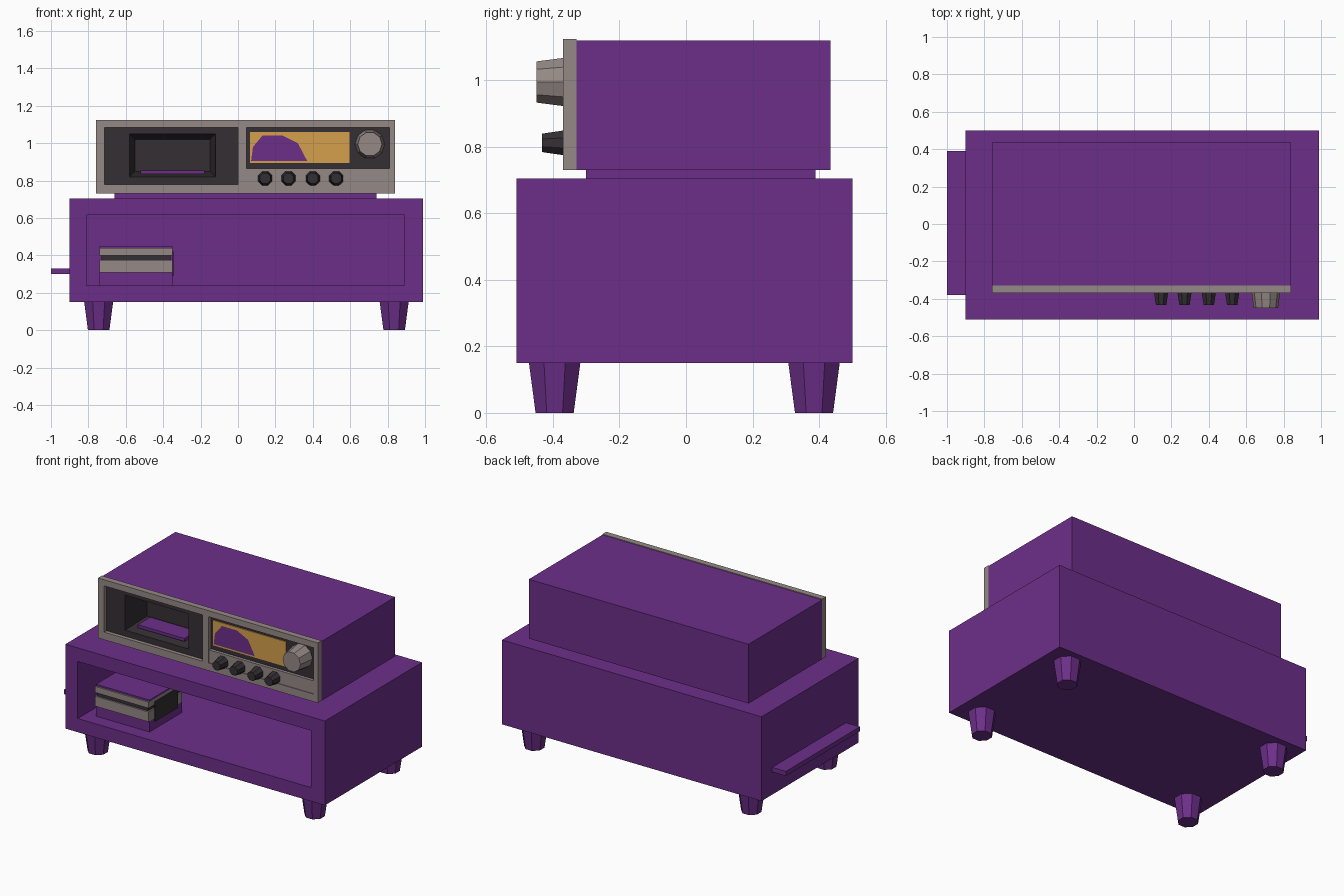
import bpy, bmesh, math
from mathutils import Matrix

if "Cube" in bpy.data.objects:
    bpy.data.objects.remove(bpy.data.objects["Cube"])


def colour(name, rgb):
    m = bpy.data.materials.new(name)
    m.diffuse_color = (*rgb, 1)
    m.use_nodes = True
    m.node_tree.nodes["Principled BSDF"].inputs["Base Color"].default_value = m.diffuse_color
    return m


PURPLE = colour("purple", (0.15, 0.028, 0.25))
GREY = colour("warm grey", (0.30, 0.25, 0.235))
DARK = colour("charcoal", (0.035, 0.028, 0.033))
YELLOW = colour("amber", (0.66, 0.35, 0.075))


def finish(name, bm, mat):
    bmesh.ops.recalc_face_normals(bm, faces=bm.faces)
    me = bpy.data.meshes.new(name)
    bm.to_mesh(me)
    bm.free()
    me.materials.append(mat)
    ob = bpy.data.objects.new(name, me)
    bpy.context.collection.objects.link(ob)
    return ob


def box(name, x0, x1, y0, y1, z0, z1, mat):
    bm = bmesh.new()
    bmesh.ops.create_cube(bm, size=1)
    bmesh.ops.scale(bm, vec=(x1 - x0, y1 - y0, z1 - z0), verts=bm.verts)
    bmesh.ops.translate(bm, vec=((x0 + x1) / 2, (y0 + y1) / 2, (z0 + z1) / 2), verts=bm.verts)
    return finish(name, bm, mat)


def pocket(name, outer, hole, y_front, y_back, y_floor, mat, taper=0.0):
    """Box with a rectangular pocket sunk into its front; rects are x0, x1, z0, z1."""
    bm = bmesh.new()

    def ring(r, y, t=0.0):
        x0, x1, z0, z1 = r
        return [bm.verts.new((x, y, z)) for x, z in
                ((x0 + t, z0 + t), (x1 - t, z0 + t), (x1 - t, z1 - t), (x0 + t, z1 - t))]

    rings = [ring(outer, y_back), ring(outer, y_front), ring(hole, y_front), ring(hole, y_floor, taper)]
    for a, b in zip(rings, rings[1:]):
        for i in range(4):
            j = (i + 1) % 4
            bm.faces.new((a[i], a[j], b[j], b[i]))
    bm.faces.new(rings[0])
    bm.faces.new(rings[-1])
    return finish(name, bm, mat)


def cone(name, centre, r1, r2, depth, sides, mat, forward=False):
    """Tapered prism along z, or along -y when forward is set; r1 is the start radius."""
    bm = bmesh.new()
    bmesh.ops.create_cone(bm, cap_ends=True, segments=sides, radius1=r1, radius2=r2, depth=depth)
    bmesh.ops.rotate(bm, matrix=Matrix.Rotation(math.pi / sides, 3, 'Z'), verts=bm.verts)
    if forward:
        bmesh.ops.rotate(bm, matrix=Matrix.Rotation(math.pi / 2, 3, 'X'), verts=bm.verts)
    bmesh.ops.translate(bm, vec=centre, verts=bm.verts)
    return finish(name, bm, mat)


# Open-fronted cabinet, side tray and four tapered legs
pocket("cabinet", (-0.90, 0.99, 0.15, 0.705), (-0.81, 0.89, 0.24, 0.615), -0.51, 0.50, 0.44, PURPLE)
box("side_tray", -1.0, -0.89, -0.38, 0.39, 0.30, 0.33, PURPLE)
for side, x in (("left", -0.745), ("right", 0.835)):
    for end, y in (("front", -0.395), ("back", 0.385)):
        cone(f"{end}_{side}_leg", (x, y, 0.08), 0.062, 0.085, 0.16, 8, PURPLE)

# Small player on the cabinet shelf
box("player_base", -0.74, -0.35, -0.42, -0.08, 0.235, 0.31, PURPLE)
box("player_lower_band", -0.74, -0.35, -0.43, -0.08, 0.31, 0.375, GREY)
box("player_slot", -0.73, -0.36, -0.42, -0.09, 0.375, 0.40, DARK)
box("player_upper_band", -0.74, -0.35, -0.43, -0.08, 0.40, 0.44, GREY)
box("player_lid", -0.74, -0.35, -0.42, -0.08, 0.44, 0.45, PURPLE)
box("player_side_panel", -0.351, -0.345, -0.37, -0.13, 0.29, 0.42, DARK)

# Television casing on a low plinth
screen = (-0.715, 0.0, 0.775, 1.09)
box("plinth", -0.66, 0.74, -0.30, 0.39, 0.70, 0.74, PURPLE)
pocket("television_casing", (-0.76, 0.84, 0.73, 1.12), screen, -0.33, 0.435, -0.10, PURPLE)

# Grey front frame
box("frame_top", -0.76, 0.84, -0.37, -0.33, 1.085, 1.125, GREY)
box("frame_bottom", -0.76, 0.84, -0.37, -0.33, 0.73, 0.78, GREY)
box("frame_left", -0.76, -0.715, -0.37, -0.33, 0.78, 1.085, GREY)
box("frame_divider", 0.0, 0.045, -0.37, -0.33, 0.78, 1.085, GREY)
box("frame_right", 0.81, 0.84, -0.37, -0.33, 0.78, 1.085, GREY)
box("control_strip", 0.045, 0.81, -0.365, -0.33, 0.78, 0.865, GREY)

# Dark sunken screen with a purple sill
pocket("screen_surround", screen, (-0.58, -0.12, 0.82, 1.05), -0.345, -0.11, -0.16, DARK, 0.03)
box("screen_sill", -0.52, -0.18, -0.30, -0.17, 0.835, 0.855, PURPLE)

# Dial window
box("dial_panel", 0.045, 0.81, -0.345, -0.325, 0.865, 1.085, DARK)
box("dial_plate", 0.065, 0.595, -0.351, -0.344, 0.895, 1.06, YELLOW)
bm = bmesh.new()
bm.faces.new([bm.verts.new((x, -0.353, z)) for x, z in
              ((0.07, 0.905), (0.37, 0.905), (0.32, 1.0), (0.24, 1.04), (0.13, 1.04), (0.08, 0.98))])
finish("dial_shade", bm, PURPLE)

# Knobs
cone("large_knob", (0.705, -0.395, 0.995), 0.08, 0.065, 0.11, 10, GREY, True)
for i, x in enumerate((0.145, 0.27, 0.40, 0.525)):
    cone(f"small_knob_{i + 1}", (x, -0.395, 0.812), 0.042, 0.03, 0.075, 8, DARK, True)
